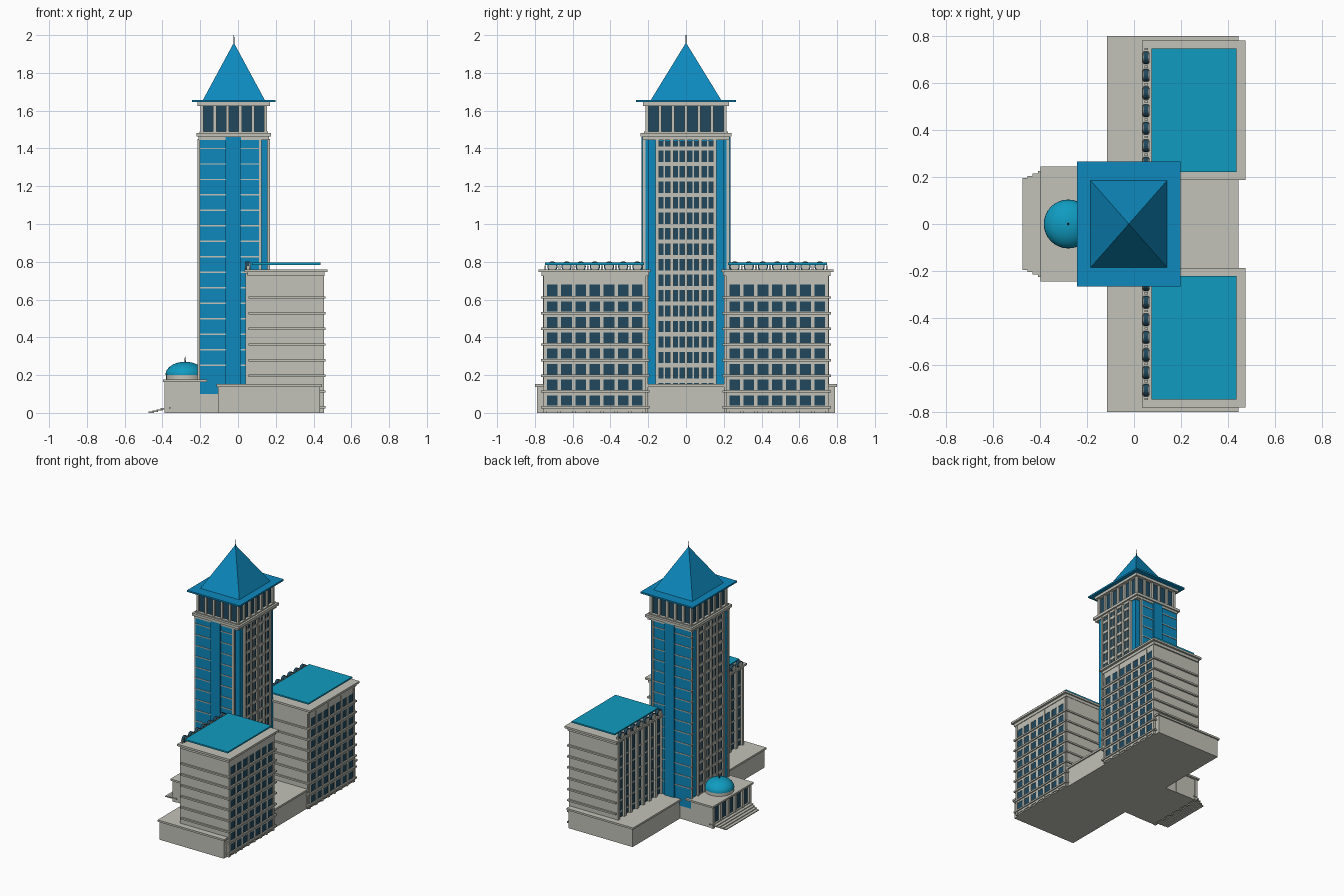
import bpy, bmesh, math
from mathutils import Matrix, Vector

if "Cube" in bpy.data.objects:
    bpy.data.objects.remove(bpy.data.objects["Cube"])


def material(name, rgb):
    m = bpy.data.materials.new(name)
    m.use_nodes = True
    m.diffuse_color = (*rgb, 1)
    m.node_tree.nodes["Principled BSDF"].inputs["Base Color"].default_value = (*rgb, 1)
    return m


STONE = material("pale stone", (0.54, 0.54, 0.48))
BLUE = material("blue glass", (0.004, 0.25, 0.51))
TEAL = material("teal roof", (0.005, 0.33, 0.53))
DARK = material("dark window", (0.015, 0.065, 0.11))


class Part:
    """Collects simple solids into one named object."""

    def __init__(self, name, mat):
        self.name, self.mat, self.bm = name, mat, bmesh.new()

    def box(self, x, y, z):
        lo, hi = Vector((x[0], y[0], z[0])), Vector((x[1], y[1], z[1]))
        m = Matrix.Translation((lo + hi) / 2) @ Matrix.Diagonal((*(hi - lo), 1))
        bmesh.ops.create_cube(self.bm, size=1, matrix=m)
        return self

    def cone(self, at, r1, r2, depth, sides=32, rot=Matrix()):
        bmesh.ops.create_cone(self.bm, cap_ends=True, segments=sides, radius1=r1, radius2=r2,
                              depth=depth, matrix=Matrix.Translation(at) @ rot)
        return self

    def done(self, smooth=False):
        me = bpy.data.meshes.new(self.name)
        self.bm.to_mesh(me)
        self.bm.free()
        me.materials.append(self.mat)
        ob = bpy.data.objects.new(self.name, me)
        bpy.context.collection.objects.link(ob)
        if smooth:
            bpy.ops.object.select_all(action="DESELECT")
            ob.select_set(True)
            bpy.context.view_layer.objects.active = ob
            bpy.ops.object.shade_smooth_by_angle()
        return ob


def sym(w):
    return (-w, w)


def spread(a, b, n):
    return [a + (b - a) * i / (n - 1) for i in range(n)]


def around(c, w):
    return (c - w / 2, c + w / 2)


FLOOR = 0.082

# Podium
podium = Part("podium", STONE)
podium.box((-0.105, 0.435), sym(0.79), (0, 0.14))
podium.box((-0.115, 0.445), sym(0.8), (0.138, 0.152))
podium.done()

# Two side wings, mirrored across y
for side, label in ((1, "back"), (-1, "front")):
    def ys(a, b):
        return tuple(sorted((a * side, b * side)))

    Part(label + "_wing_body", STONE).box((0.062, 0.446), ys(0.2, 0.755), (0, 0.73)).done()

    # Floor ledges and roof cornice
    ledges = Part(label + "_wing_ledges", STONE)
    for i in range(8):
        z = 0.03 + i * 0.083
        ledges.box((0.056, 0.462), ys(0.192, 0.768), around(z, 0.012))
    ledges.box((0.05, 0.458), ys(0.197, 0.765), (0.724, 0.745))
    ledges.box((0.035, 0.475), ys(0.187, 0.78), (0.745, 0.76))
    ledges.done()

    # Outer window grid
    glass = Part(label + "_wing_windows", DARK)
    glass.box((0.44, 0.451), ys(0.225, 0.74), (0.03, 0.68))
    glass.done()
    frame = Part(label + "_wing_window_frame", STONE)
    for y in spread(0.22, 0.745, 8):
        frame.box((0.44, 0.454), around(y * side, 0.019), (0, 0.73))
    for i in range(8):
        z = 0.03 + i * 0.083
        frame.box((0.44, 0.453), ys(0.215, 0.75), (z - 0.02, z + 0.008))
    frame.box((0.44, 0.453), ys(0.215, 0.75), (0.68, 0.73))
    frame.done()

    # Inner colonnade with round heads above the cornice
    Part(label + "_wing_inner_glass", DARK).box((0.057, 0.07), ys(0.22, 0.745), (0.15, 0.72)).done()
    columns = Part(label + "_wing_columns", STONE)
    bays = spread(0.22, 0.745, 8)
    for y in bays:
        columns.box((0.04, 0.064), around(y * side, 0.022), (0.15, 0.74))
        columns.box((0.045, 0.06), around(y * side, 0.01), (0.76, 0.78))
    columns.done()
    heads = Part(label + "_wing_round_heads", DARK)
    rims = Part(label + "_wing_head_rims", STONE)
    turn = Matrix.Rotation(math.pi / 2, 4, "Y")
    for a, b in zip(bays, bays[1:]):
        at = (0.051, (a + b) / 2 * side, 0.775)
        heads.cone(at, 0.027, 0.027, 0.022, 20, turn)
        rims.cone(at, 0.021, 0.021, 0.028, 16, turn)
    heads.done()
    rims.done()

    Part(label + "_wing_roof_plate", TEAL).box((0.075, 0.437), ys(0.222, 0.747), (0.784, 0.795)).done()

# Tower shaft in blue glass
shaft = Part("tower_shaft", BLUE)
shaft.box((-0.2, 0.118), sym(0.225), (0.1, 1.45))
shaft.box((0.1, 0.155), sym(0.2), (0.15, 1.45))
shaft.box((-0.065, 0.015), sym(0.235), (0.14, 1.46))
shaft.done()

# Thin floor bands on the glass sides and corner posts
bands = Part("tower_floor_bands", STONE)
for i in range(15):
    z = 1.4 - i * FLOOR
    for s in (-1, 1):
        y = tuple(sorted((0.2 * s, 0.229 * s)))
        bands.box((-0.203, 0.118), y, around(z, 0.007))
for s in (-1, 1):
    bands.box((0.112, 0.125), around(0.222 * s, 0.014), (0.15, 1.45))
    bands.box((-0.207, -0.2), around(0.22 * s, 0.012), (0.17, 1.45))
bands.done()

# Gridded window bays on the two narrow ends
for label, inner, out in (("outer", 0.15, 1), ("entrance", -0.195, -1)):
    def xs(d):
        return tuple(sorted((inner, inner + d * out)))

    Part(label + "_tower_windows", DARK).box(xs(0.008), sym(0.155), (0.15, 1.44)).done()
    grid = Part(label + "_tower_grid", STONE)
    posts = spread(-0.152, 0.152, 5)
    for y in posts:
        grid.box(xs(0.02), around(y, 0.017), (0.15, 1.45))
    for a, b in zip(posts, posts[1:]):
        grid.box(xs(0.013), around((a + b) / 2, 0.008), (0.15, 1.45))
    for i in range(16):
        grid.box(xs(0.014), sym(0.158), around(1.4 - i * FLOOR, 0.022))
    grid.done()

# Lantern storey with columns
cornice = Part("tower_cornice", STONE)
cornice.box((-0.208, 0.163), sym(0.23), (1.445, 1.462))
cornice.box((-0.22, 0.175), sym(0.24), (1.462, 1.482))
cornice.box((-0.205, 0.16), sym(0.222), (1.48, 1.49))
cornice.box((-0.215, 0.17), sym(0.228), (1.625, 1.645))
cornice.done()
Part("lantern_glass", DARK).box((-0.185, 0.14), sym(0.2), (1.48, 1.63)).done()
lantern = Part("lantern_columns", STONE)
for x in spread(-0.19, 0.146, 6):
    for y in (-0.206, 0.206):
        lantern.box(around(x, 0.017), around(y, 0.017), (1.48, 1.63))
for y in spread(-0.206, 0.206, 7):
    for x in (-0.19, 0.146):
        lantern.box(around(x, 0.017), around(y, 0.017), (1.48, 1.63))
lantern.done()

# Eave slab, pyramid roof and mast
Part("eave_slab", BLUE).box((-0.243, 0.198), sym(0.265), (1.645, 1.657)).done()
pyramid = Part("pyramid_roof", BLUE)
pyramid.cone((0, 0, 0), math.sqrt(0.5), 0, 1, 4, Matrix.Rotation(math.pi / 4, 4, "Z"))
roof = pyramid.done()
roof.scale = (0.327, 0.372, 0.303)
roof.location = (-0.022, 0, 1.8085)
Part("roof_mast", DARK).cone((-0.022, 0, 1.97), 0.003, 0.002, 0.06, 8).done()

# Entrance pavilion
hall = Part("entrance_hall", STONE)
hall.box((-0.368, -0.2), sym(0.225), (0, 0.17))
hall.box((-0.21, -0.1), sym(0.222), (0, 0.1))
hall.box((-0.397, -0.165), sym(0.245), (0.163, 0.176))
hall.done()
Part("entrance_glass", DARK).box((-0.374, -0.36), sym(0.21), (0.03, 0.15)).done()
porch = Part("entrance_columns", STONE)
for y in spread(-0.218, 0.218, 6):
    porch.box((-0.39, -0.366), around(y, 0.024), (0, 0.165))
porch.done()

# Entrance steps, widening toward the hall
steps = Part("entrance_steps", STONE)
for i in range(5):
    x = -0.475 + i * 0.022
    steps.box((x, x + 0.03), sym(0.195 + i * 0.01), (i * 0.006, i * 0.006 + 0.007))
steps.done()

# Dome on a low drum
Part("dome_drum", STONE).cone((-0.28, 0, 0.188), 0.1, 0.1, 0.028).done(True)
dome = Part("dome", TEAL)
bmesh.ops.create_uvsphere(dome.bm, u_segments=32, v_segments=16, radius=0.104)
bmesh.ops.bisect_plane(dome.bm, geom=dome.bm.verts[:] + dome.bm.edges[:] + dome.bm.faces[:],
                       plane_co=(0, 0, -0.001), plane_no=(0, 0, 1), clear_inner=True)
shell = dome.done(True)
shell.scale.z = 0.66
shell.location = (-0.28, 0, 0.202)
Part("dome_finial", DARK).cone((-0.28, 0, 0.281), 0.005, 0.001, 0.034, 8).done()
